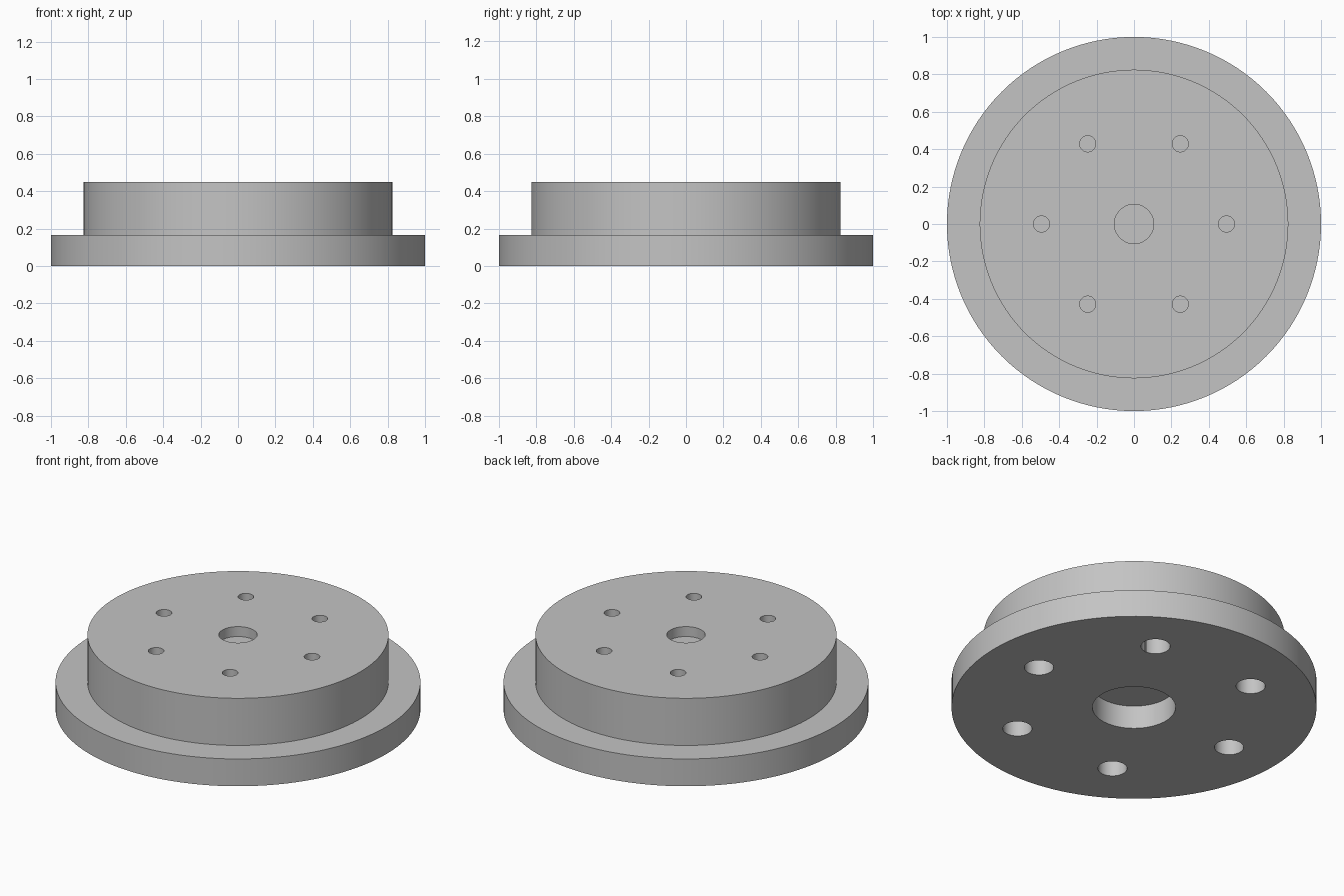
import bpy
import math

cube = bpy.data.objects.get("Cube")
if cube:
    bpy.data.objects.remove(cube, do_unlink=True)

grey = bpy.data.materials.new("plain grey")
grey.use_nodes = True
COLOUR = (0.55, 0.55, 0.55, 1)
grey.diffuse_color = COLOUR
grey.node_tree.nodes["Principled BSDF"].inputs["Base Color"].default_value = COLOUR

HEIGHT = 0.45
FLANGE = 0.165


def lathe(name, profile, sides):
    """Revolve an (r, z) profile that starts and ends on the axis."""
    verts, rings = [], []
    for r, z in profile:
        start = len(verts)
        count = sides if r > 0 else 1
        for i in range(count):
            a = math.tau * i / sides
            verts.append((r * math.cos(a), r * math.sin(a), z))
        rings.append([start + i % count for i in range(sides)])
    faces = []
    for low, high in zip(rings, rings[1:]):
        for i in range(sides):
            j = (i + 1) % sides
            quad = [low[i], low[j], high[j], high[i]]
            faces.append(list(dict.fromkeys(quad)))
    mesh = bpy.data.meshes.new(name)
    mesh.from_pydata(verts, [], faces)
    mesh.materials.append(grey)
    obj = bpy.data.objects.new(name, mesh)
    bpy.context.collection.objects.link(obj)
    return obj


# Stepped body with a blind bore in each end
BORE_TOP = HEIGHT - 0.06
BORE_BOTTOM = 0.14
body = lathe("flanged_hub", [
    (0, BORE_BOTTOM), (0.228, BORE_BOTTOM), (0.228, 0),
    (1, 0), (1, FLANGE), (0.825, FLANGE), (0.825, HEIGHT),
    (0.105, HEIGHT), (0.105, BORE_TOP), (0, BORE_TOP)], 128)


def drill_ring(name, ring_radius, hole_radius, low, high, turn):
    """Cut six evenly spaced blind holes."""
    for k in range(6):
        a = turn + math.tau * k / 6
        cutter = lathe(f"{name}_cutter_{k + 1}", [
            (0, low), (hole_radius, low), (hole_radius, high), (0, high)], 48)
        cutter.location = (ring_radius * math.cos(a), ring_radius * math.sin(a), 0)
        cutter.hide_render = True
        cut = body.modifiers.new(f"{name}_{k + 1}", "BOOLEAN")
        cut.operation = "DIFFERENCE"
        cut.solver = "EXACT"
        cut.object = cutter
        cutters.append(cutter)


cutters = []
drill_ring("top_hole", 0.495, 0.043, HEIGHT - 0.06, HEIGHT + 0.1, 0)
drill_ring("bottom_hole", 0.68, 0.08, -0.1, 0.14, 0)

# Apply the cuts and drop the cutters
bpy.ops.object.select_all(action="DESELECT")
body.select_set(True)
bpy.context.view_layer.objects.active = body
for modifier in list(body.modifiers):
    bpy.ops.object.modifier_apply(modifier=modifier.name)
for cutter in cutters:
    bpy.data.objects.remove(cutter, do_unlink=True)
bpy.ops.object.shade_smooth_by_angle(angle=math.radians(30))
